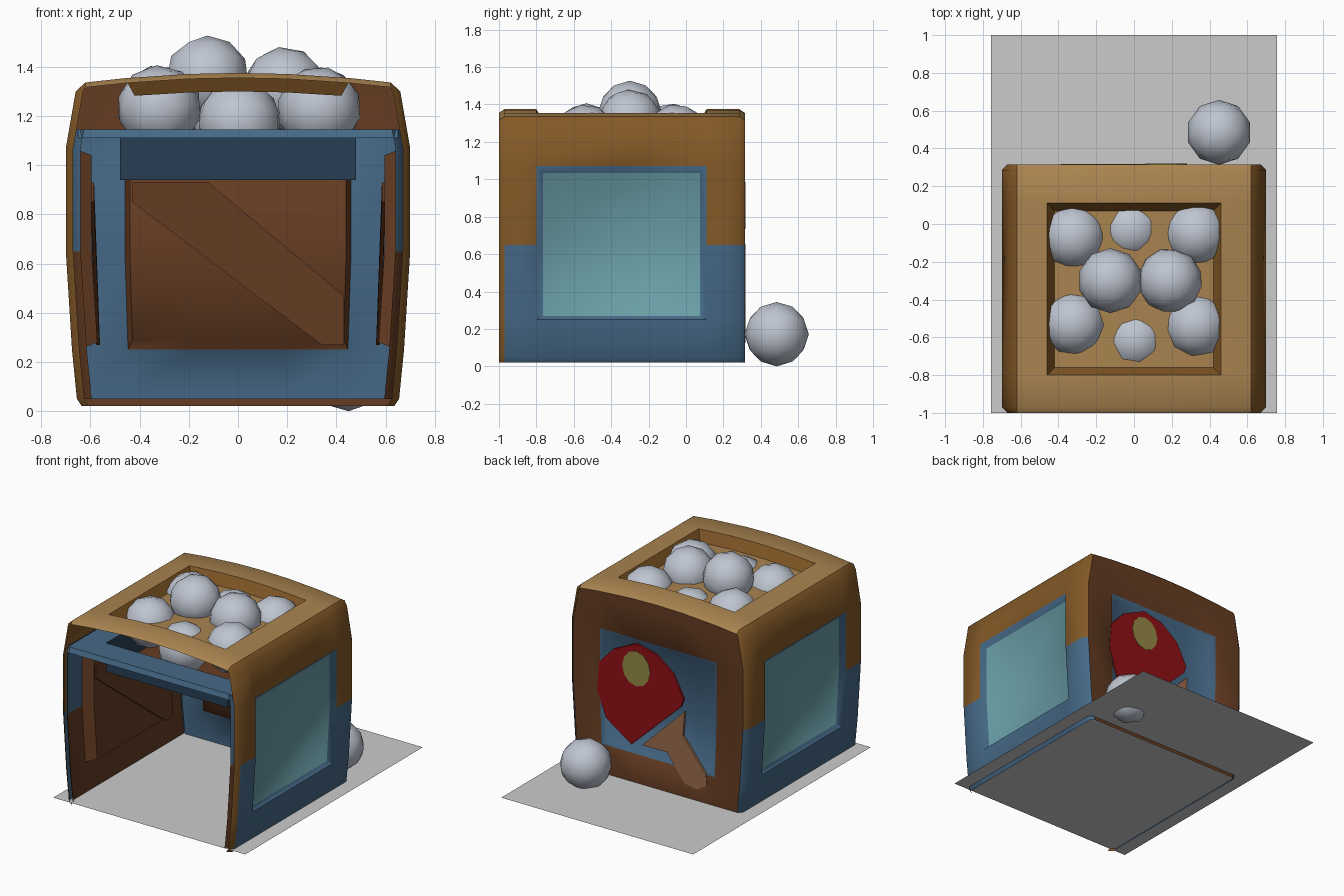
import bpy, bmesh, math
from mathutils import Vector

if "Cube" in bpy.data.objects:
    bpy.data.objects.remove(bpy.data.objects["Cube"])


def mat(name, r, g, b):
    m = bpy.data.materials.new(name)
    m.diffuse_color = (r, g, b, 1)
    m.use_nodes = True
    m.node_tree.nodes["Principled BSDF"].inputs["Base Color"].default_value = m.diffuse_color
    return m


TAN = mat("tan_wood", .40, .23, .08)
BROWN = mat("brown_wood", .23, .10, .02)
DARK = mat("dark_wood", .13, .045, .016)
BLUE = mat("blue_paint", .06, .14, .24)
NAVY = mat("navy_paint", .02, .05, .09)
TEAL = mat("teal_panel", .14, .34, .38)
RED = mat("red_rubber", .28, .005, .008)
YELLOW = mat("yellow_spot", .30, .25, .06)
HANDLE = mat("handle_wood", .32, .15, .07)
STEEL = mat("pale_ball", .52, .56, .64)


def finish(name, bm, mats, angle=60):
    bmesh.ops.remove_doubles(bm, verts=bm.verts, dist=.0005)
    bmesh.ops.recalc_face_normals(bm, faces=bm.faces)
    me = bpy.data.meshes.new(name)
    bm.to_mesh(me)
    bm.free()
    for m in mats:
        me.materials.append(m)
    ob = bpy.data.objects.new(name, me)
    bpy.context.collection.objects.link(ob)
    bpy.ops.object.select_all(action='DESELECT')
    ob.select_set(True)
    bpy.context.view_layer.objects.active = ob
    bpy.ops.object.shade_smooth_by_angle(angle=math.radians(angle))
    return ob


def sheet(name, us, vs, hole, pos, depth, color, inset=.04):
    """Framed sheet with a recessed panel; pos(u, v, d) places it in space."""
    u0, u1, v0, v1 = hole
    bm = bmesh.new()
    verts, mats = {}, []

    def inside(i, j):
        if not (0 <= i < len(us) - 1 and 0 <= j < len(vs) - 1):
            return False
        return (u0 < (us[i] + us[i + 1]) / 2 < u1
                and v0 < (vs[j] + vs[j + 1]) / 2 < v1)

    def vert(i, j, low):
        if (i, j, low) not in verts:
            u, v = us[i], vs[j]
            if low:
                u = min(max(u, u0 + inset), u1 - inset)
                v = min(max(v, v0 + inset), v1 - inset)
            verts[i, j, low] = bm.verts.new(pos(u, v, depth if low else 0))
        return verts[i, j, low]

    def face(keys, kind, u, v):
        f = bm.faces.new([vert(*k) for k in keys])
        m = color(kind, u, v)
        if m not in mats:
            mats.append(m)
        f.material_index = mats.index(m)

    for i in range(len(us) - 1):
        for j in range(len(vs) - 1):
            c = [(i, j), (i + 1, j), (i + 1, j + 1), (i, j + 1)]
            low = inside(i, j)
            mu, mv = (us[i] + us[i + 1]) / 2, (vs[j] + vs[j + 1]) / 2
            face([(a, b, low) for a, b in c], "floor" if low else "frame", mu, mv)
            if low:
                for k, (di, dj) in enumerate([(0, -1), (1, 0), (0, 1), (-1, 0)]):
                    if not inside(i + di, j + dj):
                        a, b = c[k], c[(k + 1) % 4]
                        face([(*a, 0), (*b, 0), (*b, 1), (*a, 1)], "wall", mu, mv)
    return finish(name, bm, mats)


# Bulging outline of the crate
OUT = [(.02, .635), (.05, .655), (.25, .675), (.65, .70), (1.07, .70), (1.30, .66), (1.337, .62)]


def width(z):
    for (a, wa), (b, wb) in zip(OUT, OUT[1:]):
        if z <= b:
            return wa + (wb - wa) * (z - a) / (b - a)
    return OUT[-1][1]


def arch(x):
    return 1.375 - .1 * x * x


ZS = [z for z, w in OUT]
YS = [-1, -.97, -.8, -.345, .11, .285, .315]
YB, CH = .315, .03


def on_end(y):
    return y < -.99 or y > .31


def side_pos(s, off=0):
    def pos(y, z, d):
        e = CH if on_end(y) else 0
        top = .02 if on_end(y) and z > 1.33 else 0
        return Vector((s * (width(z) - e * (z < 1.33) - off - d), y, z - top))
    return pos


def side_color(kind, y, z):
    if kind == "floor":
        return TEAL
    if kind == "wall":
        return BLUE
    return BROWN if z > .65 or y < -.97 else BLUE


def inner_side_color(kind, y, z):
    return DARK if kind != "frame" or z < .65 else BLUE


def plate(name, pts, place, t0, t1, m):
    """Flat outline given a small thickness."""
    bm = bmesh.new()
    a = [bm.verts.new(place(u, v, t0)) for u, v in pts]
    b = [bm.verts.new(place(u, v, t1)) for u, v in pts]
    bm.faces.new(a)
    bm.faces.new(b[::-1])
    for k in range(len(a)):
        n = (k + 1) % len(a)
        bm.faces.new((a[k], b[k], b[n], a[n]))
    return finish(name, bm, [m], 30)


# Sides: outer skin, inner lining and diagonal brace
ZI = [.05, .25, .65, 1.07, 1.145]
BRACE = [(-.43, .85), (-.43, .93), (-.12, .93), (.43, .47), (.43, .27), (.34, .27)]
for s, tag in ((-1, "left"), (1, "right")):
    side = side_pos(s)
    sheet(tag + "_side", YS, ZS, (-.8, .11, .235, 1.07),
          side, .03, side_color, .035)
    sheet(tag + "_lining", YS[:-1], ZI, (-.8, .11, .25, 1.07),
          side_pos(s, .03), .075, inner_side_color, .03)
    plate(tag + "_brace", BRACE,
          lambda u, v, t: side(u * .97 - .345, v, t), .10, .115, DARK)


# Back: outer skin, inner lining and brace
def back_pos(y0, margin=0):
    def pos(x, z, d):
        wide = width(z) - margin - (CH if z < 1.33 else 0)
        px = x * wide / .67 if abs(x) > .5 else x * (1 - .08 * max(0, .6 - z))
        pz = z if z < 1.33 else arch(px) - .02
        return Vector((px, y0 - d, pz))
    return pos


XS = [-.67, -.46, -.2, 0, .2, .46, .67]
sheet("back", XS, ZS, (-.46, .46, .235, 1.07), back_pos(YB - .002), .022,
      lambda k, x, z: DARK if k == "frame" else BLUE, .03)
sheet("back_lining", XS, ZI, (-.48, .48, .25, 1.07), back_pos(YB - .035, .01), .06,
      lambda k, x, z: BLUE if k == "frame" else DARK)
plate("back_brace", BRACE, lambda u, v, t: Vector((u, t, v)), .205, .225, DARK)

# Arched top with a shallow tray, and the shelf inside it
XT = [-.62, -.46, -.2, 0, .2, .46, .62]
sheet("top", XT, YS, (-.46, .46, -.8, .11),
      lambda x, y, d: Vector((x, y, arch(x) - d - (.02 if on_end(y) else 0))), .075,
      lambda k, x, y: BROWN if k == "wall" else TAN)
sheet("inner_shelf", [-.65, -.48, 0, .48, .65], [-1, -.985, -.8, -.345, .11, .28],
      (-.48, .48, -.8, .11),
      lambda x, y, d: Vector((x, y, (1.145 if y > -.99 else 1.11) - d)), .205,
      lambda k, x, y: NAVY if k == "wall" else (DARK if k == "floor" else BLUE), 0.001)


# Paddle picture on the back
def on_back(u, v, t):
    return Vector((u, t, v))


plate("paddle_blade", [(.48, .63), (.465, .83), (.354, .95), (.173, 1.036), (.016, 1.0),
                       (-.118, .897), (-.2, .74), (-.18, .68), (.21, .31), (.41, .446)],
      on_back, .300, .316, RED)
plate("paddle_handle", [(-.21, .655), (-.197, .478), (-.38, .247), (-.386, .175), (-.307, .125),
                        (-.21, .143), (-.07, .33), (.126, .327)], on_back, .300, .317, HANDLE)
plate("paddle_spot", [(.17 + .11 * math.cos(a), .86 + .125 * math.sin(a))
                      for a in [k * math.tau / 12 for k in range(12)]], on_back, .312, .319, YELLOW)

# Balls
BALLS = [(-.125, -.30, 1.355), (.19, -.30, 1.31), (-.32, -.07, 1.235), (.33, -.05, 1.23),
         (-.32, -.53, 1.235), (.33, -.54, 1.23), (-.015, -.03, 1.175), (.005, -.615, 1.175),
         (.45, .485, .172)]
for n, p in enumerate(BALLS):
    bpy.ops.mesh.primitive_ico_sphere_add(subdivisions=2, radius=.172, location=p,
                                          rotation=(.4 * n, .3 * n, 0) if n < 8 else (0, 0, 0))
    ball = bpy.context.object
    ball.name = "ball_%d" % (n + 1)
    ball.data.materials.append(STEEL)
    bpy.ops.object.shade_smooth()

# Base sheet
bpy.ops.mesh.primitive_plane_add(size=2, location=(0, 0, .045))
bpy.context.object.name = "base_sheet"
bpy.context.object.scale.x = .757
